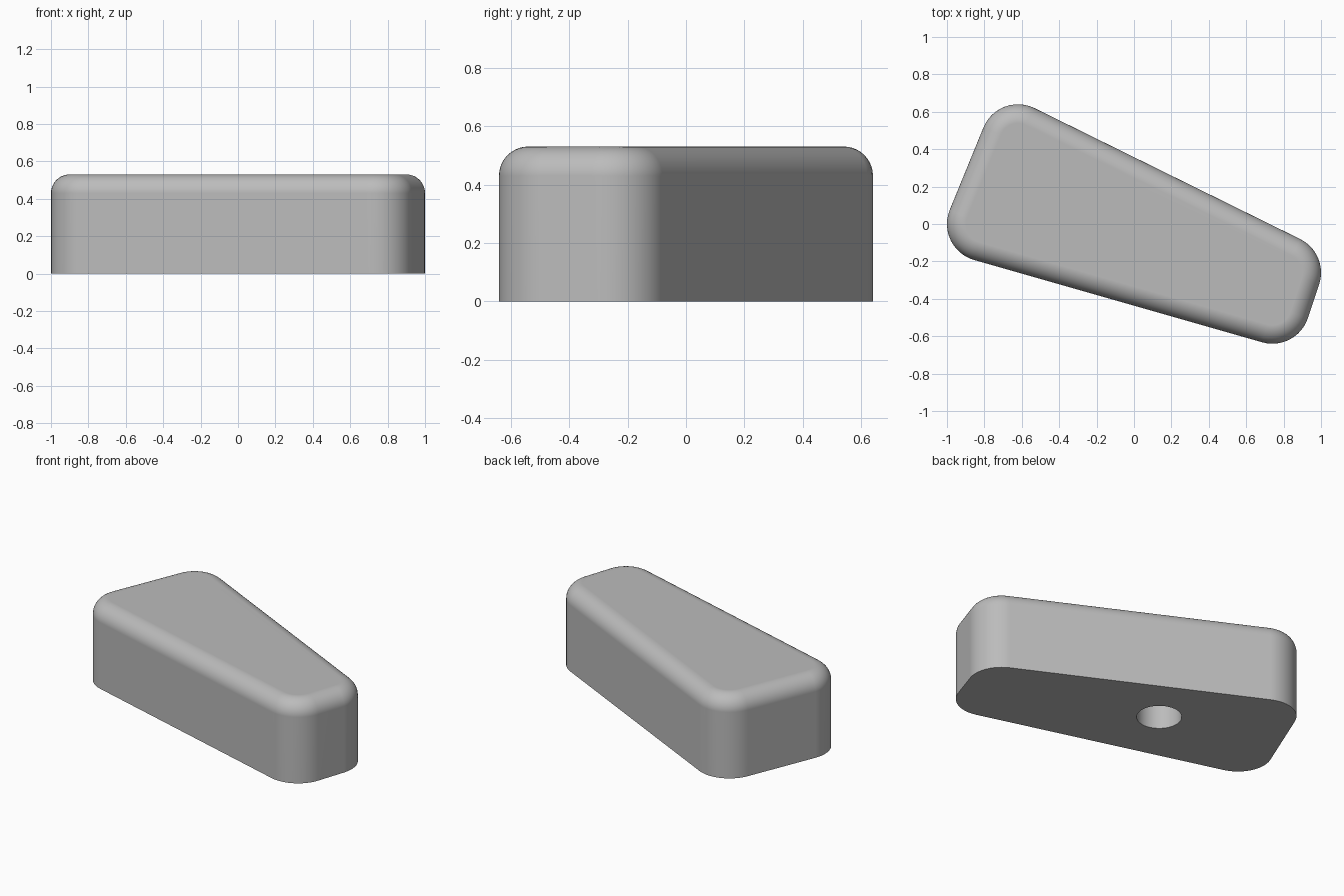
import bpy, bmesh, math
from mathutils import Vector

cube = bpy.data.objects.get("Cube")
if cube:
    bpy.data.objects.remove(cube, do_unlink=True)

HEIGHT, CORNER, FILLET = 0.53, 0.2, 0.1
ARC_STEPS, FILLET_STEPS, HOLE_SIDES = 12, 10, 48
HOLE_CENTRE, HOLE_RADIUS, HOLE_DEPTH = Vector((-0.16, 0.04)), 0.133, 0.35
# centres of the four rounded corners, anticlockwise
CENTRES = [Vector(c) for c in ((-0.62, 0.44), (-0.8, 0.0), (0.74, -0.44), (0.8, -0.26))]

grey = bpy.data.materials.new("plain grey")
grey.use_nodes = True
colour = (0.5, 0.5, 0.5, 1)
grey.diffuse_color = colour
grey.node_tree.nodes["Principled BSDF"].inputs["Base Color"].default_value = colour


def outward(a, b):
    """Angle of the outward normal of the edge from a to b."""
    d = b - a
    return math.atan2(-d.x, d.y)


def outline(radius):
    """Rounded wedge outline with the given corner radius."""
    points = []
    for i, c in enumerate(CENTRES):
        start = outward(CENTRES[i - 1], c)
        sweep = (outward(c, CENTRES[(i + 1) % 4]) - start) % math.tau
        for k in range(ARC_STEPS + 1):
            a = start + sweep * k / ARC_STEPS
            points.append(c + radius * Vector((math.cos(a), math.sin(a))))
    return points


def ring(bm, points, z):
    verts = [bm.verts.new((p.x, p.y, z)) for p in points]
    n = len(verts)
    return verts, [bm.edges.new((verts[i], verts[(i + 1) % n])) for i in range(n)]


def skin(bm, lower, upper):
    n = len(lower)
    for i in range(n):
        j = (i + 1) % n
        bm.faces.new((lower[i], lower[j], upper[j], upper[i]))


bm = bmesh.new()

# straight wall and rounded top edge
base, base_edges = ring(bm, outline(CORNER), 0)
last = base
for k in range(FILLET_STEPS + 1):
    a = math.pi / 2 * k / FILLET_STEPS
    r = CORNER - FILLET * (1 - math.cos(a))
    level, _ = ring(bm, outline(r), HEIGHT - FILLET * (1 - math.sin(a)))
    skin(bm, last, level)
    last = level
bm.faces.new(last)

# blind round hole in the underside
circle = [HOLE_CENTRE + HOLE_RADIUS * Vector((math.cos(t), math.sin(t)))
          for t in (math.tau * i / HOLE_SIDES for i in range(HOLE_SIDES))]
rim, rim_edges = ring(bm, circle, 0)
end, _ = ring(bm, circle, HOLE_DEPTH)
skin(bm, rim, end)
bm.faces.new(end)

# flat underside around the hole
bmesh.ops.triangle_fill(bm, edges=base_edges + rim_edges, use_beauty=True)
bmesh.ops.recalc_face_normals(bm, faces=bm.faces)

mesh = bpy.data.meshes.new("wedge_block")
bm.to_mesh(mesh)
bm.free()
mesh.materials.append(grey)
block = bpy.data.objects.new("wedge_block", mesh)
bpy.context.collection.objects.link(block)

# smooth curves, crisp underside and level flats
bpy.ops.object.select_all(action="DESELECT")
block.select_set(True)
bpy.context.view_layer.objects.active = block
bpy.ops.object.shade_smooth_by_angle(angle=math.radians(35))
flats = block.modifiers.new("level_flats", "WEIGHTED_NORMAL")
flats.keep_sharp = True
